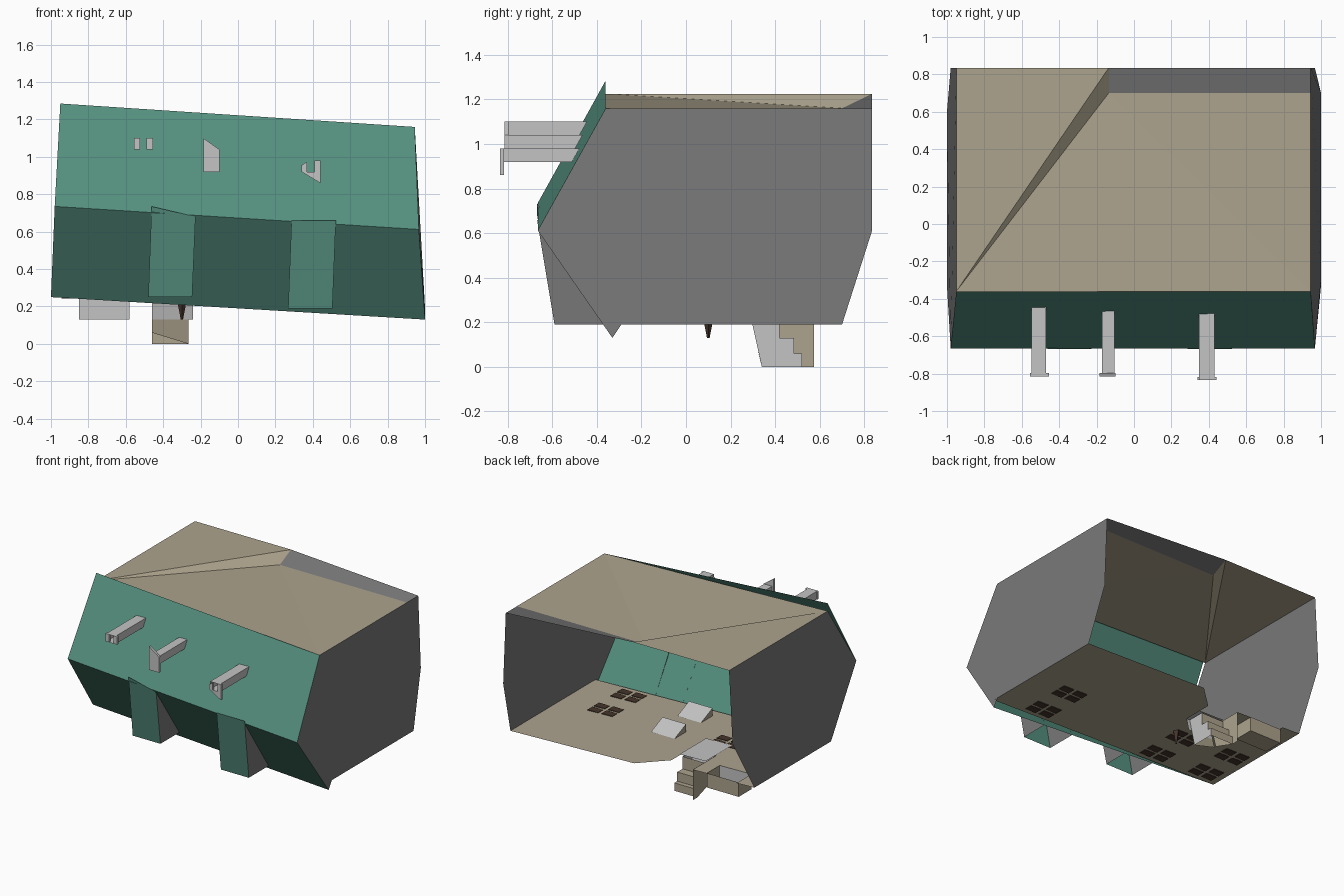
import bpy, bmesh

if "Cube" in bpy.data.objects:
    bpy.data.objects.remove(bpy.data.objects["Cube"])


def material(name, rgb):
    m = bpy.data.materials.new(name)
    m.diffuse_color = (*rgb, 1)
    m.use_nodes = True
    m.node_tree.nodes["Principled BSDF"].inputs["Base Color"].default_value = m.diffuse_color
    return m


GREEN = material("green", (0.09, 0.275, 0.21))
BEIGE = material("beige", (0.42, 0.37, 0.27))
GREY = material("wall grey", (0.19, 0.19, 0.19))
LIGHT = material("light grey", (0.55, 0.55, 0.55))
BROWN = material("dark brown", (0.06, 0.035, 0.025))


def panels(name, faces, mats):
    """Thin-sheet part: list of corner loops, with one material or one per face."""
    if not isinstance(mats, list):
        mats = [mats] * len(faces)
    used = list(dict.fromkeys(mats))
    bm = bmesh.new()
    for loop, m in zip(faces, mats):
        f = bm.faces.new([bm.verts.new(p) for p in loop])
        f.material_index = used.index(m)
    bmesh.ops.remove_doubles(bm, verts=bm.verts, dist=1e-4)
    bmesh.ops.recalc_face_normals(bm, faces=bm.faces)
    me = bpy.data.meshes.new(name)
    bm.to_mesh(me)
    bm.free()
    for m in used:
        me.materials.append(m)
    ob = bpy.data.objects.new(name, me)
    bpy.context.collection.objects.link(ob)
    return ob


def box(name, x0, x1, y0, y1, z0, z1, mat, skip=""):
    """Box from bounds; skip drops sides by letter (l r f b d u)."""
    a, b, c, d = (x0, y0), (x1, y0), (x1, y1), (x0, y1)
    sides = {"f": (a, b), "r": (b, c), "b": (c, d), "l": (d, a)}
    faces = [[(*p, z0), (*q, z0), (*q, z1), (*p, z1)]
             for k, (p, q) in sides.items() if k not in skip]
    for k, z in (("d", z0), ("u", z1)):
        if k not in skip:
            faces.append([(*p, z) for p in (a, b, c, d)])
    return panels(name, faces, mat)


def floor_z(x):
    return 0.22 - 0.03 * x


# Bent green front, sloping down to the right
tl, tr = (-.95, -.36, 1.285), (.945, -.36, 1.16)
ml, mr = (-.98, -.665, .735), (.967, -.665, .612)
bl, br = (-1, -.33, .25), (1, -.33, .13)
panels("front_upper", [[ml, mr, tr, tl]], GREEN)
panels("front_lower", [[bl, br, mr, ml]], GREEN)

# Side walls, open back
panels("right_wall", [[tr, (.945, .835, 1.16), (.967, .835, .612), (1, .7, .19),
                       (1, -.29, .19), br, mr]], GREY)
panels("left_wall", [[(-.95, -.36, 1.225), (-.95, .835, 1.225), (-.98, .835, .67),
                      (-1, .6, .25), bl, ml]], GREY)

# Folded roof with a grey strip along the right half of the back edge
lf, lb, mb = (-.95, -.36, 1.225), (-.95, .835, 1.225), (-.135, .835, 1.225)
mc, rc, rb = (-.135, .7, 1.16), (.945, .7, 1.16), (.945, .835, 1.16)
panels("roof", [[lf, mb, lb], [lf, mc, mb], [lf, tr, mc], [tr, rc, mc], [mc, rc, rb, mb]],
       [BEIGE] * 4 + [GREY])

# Tilted floor with a notch for the stairs
outline = [(1, -.33), (1, .7), (-.05, .7), (-.24, .52), (-.24, .29), (-.46, .29),
           (-.46, .575), (-.58, .575), (-.58, .42), (-.85, .42), (-.85, .6), (-1, .6), (-1, -.33)]
panels("floor", [[(x, y, floor_z(x)) for x, y in outline]], BEIGE)


# Dormers hanging in front of the lower slope
def dormer(name, x0, x1, z0, ztl, ztr):
    p, q = (x0, -.59, z0), (x1, -.59, z0)
    r, s = (x1 + .018, -.668, ztr), (x0 + .018, -.668, ztl)
    back = [(x, -.33 - .335 * (z0 - (.19 - .06 * x)) / .485, z0) for x in (x0, x1)]
    panels(name + "_panel", [[p, q, r, s]], GREEN)
    panels(name + "_cheeks", [[p, back[0], s], [q, back[1], r]], GREY)


dormer("left_dormer", -.48, -.245, .25, .735, .68)
dormer("right_dormer", .268, .505, .19, .66, .66)


# Square tubes sticking out of the upper front, with end plates
def tube(name, x0, x1, y0, z0, z1, plates):
    def back(x, z):
        return -.36 - .305 * ((1.222 - .066 * x) - z) / .55
    ring = [(x0, z0), (x1, z0), (x1, z1), (x0, z1)]
    faces = [[(a[0], y0, a[1]), (b[0], y0, b[1]), (b[0], back(*b), b[1]), (a[0], back(*a), a[1])]
             for a, b in zip(ring, ring[1:] + ring[:1])]
    panels(name, faces, LIGHT)
    for prof in plates:
        n = len(prof)
        f = [[(x, y, z) for x, z in prof] for y in (y0, y0 + .018)]
        f += [[f[0][i], f[0][(i + 1) % n], f[1][(i + 1) % n], f[1][i]] for i in range(n)]
        panels(name + "_end", f, LIGHT)


def rect(x0, x1, z0, z1):
    return [(x0, z0), (x1, z0), (x1, z1), (x0, z1)]


tube("left_tube", -.548, -.47, -.815, 1.04, 1.10,
     [rect(-.555, -.525, 1.04, 1.10), rect(-.488, -.455, 1.04, 1.10)])
tube("middle_tube", -.172, -.105, -.815, .98, 1.04,
     [[(-.185, .92), (-.1, .92), (-.1, 1.04), (-.185, 1.10)]])
tube("right_tube", .348, .43, -.835, .92, .98,
     [[(.34, .92), (.44, .86), (.44, .98), (.41, .98), (.41, .92), (.37, .92), (.37, .975), (.34, .955)]])

# Stairs going down through the notch
x0, x1 = -.46, -.265
step = [(.42, .225), (.42, .13), (.485, .13), (.485, .06), (.52, .06), (.52, 0)]
panels("stair_treads", [[(x0, *a), (x1, *a), (x1, *b), (x0, *b)] for a, b in zip(step, step[1:])], BEIGE)
panels("stair_stringer", [[(x1, .29, .225), (x1, .34, 0)] + [(x1, *p) for p in reversed(step)]], LIGHT)
panels("stair_front", [[(x0, .307, .13), (-.24, .307, .13), (-.24, .285, .23), (x0, .285, .23)],
                       [(x0, .325, .06), (x1, .34, 0), (x1, .307, .13), (x0, .307, .13)]], [LIGHT, BEIGE])
panels("stair_side", [[(x0, .29, .235), (x0, .34, .06), (x0, .52, 0), (x0, .575, 0), (x0, .575, .235)]], BEIGE)
panels("landing", [[(-.46, .1, .24), (-.24, .1, .235), (-.24, .42, .235), (-.46, .42, .24)]], LIGHT)

# Open box pit in the back left corner
box("pit", -.85, -.58, .42, .575, .13, .24, BEIGE, skip="fu")
panels("pit_front", [[(-.85, .42, .13), (-.58, .42, .13), (-.58, .42, .24), (-.85, .42, .245)]], LIGHT)

# Wedge hatches raised above the floor
for y in (-.18, .14):
    a, b, z = -.05, .15, .222
    panels("wedge_hatch", [[(a, y - .07, z + .06), (b, y - .07, z + .06), (b, y + .07, z), (a, y + .07, z)],
                           [(a, y - .07, z), (b, y - .07, z), (b, y - .07, z + .06), (a, y - .07, z + .06)],
                           [(a, y - .07, z), (a, y + .07, z), (a, y - .07, z + .06)],
                           [(b, y - .07, z), (b, y + .07, z), (b, y - .07, z + .06)]],
           [LIGHT, BEIGE, BEIGE, BEIGE])

# Floor grates: two by two dark plates
for gx in (.64, -.4, -.84):
    for gy in (-.22, .06):
        for dx in (-.06, .06):
            for dy in (-.04, .04):
                z = floor_z(gx + dx)
                box("grate", gx + dx - .045, gx + dx + .045, gy + dy - .03, gy + dy + .03,
                    z - .0045, z + .0045, BROWN)

# Small spike under the floor
bpy.ops.mesh.primitive_cone_add(vertices=4, radius1=.025, radius2=.006, depth=.1,
                                location=(-.3, .1, .18), rotation=(3.14159, 0, 0))
spike = bpy.context.object
spike.name = "floor_spike"
spike.data.materials.append(BROWN)
